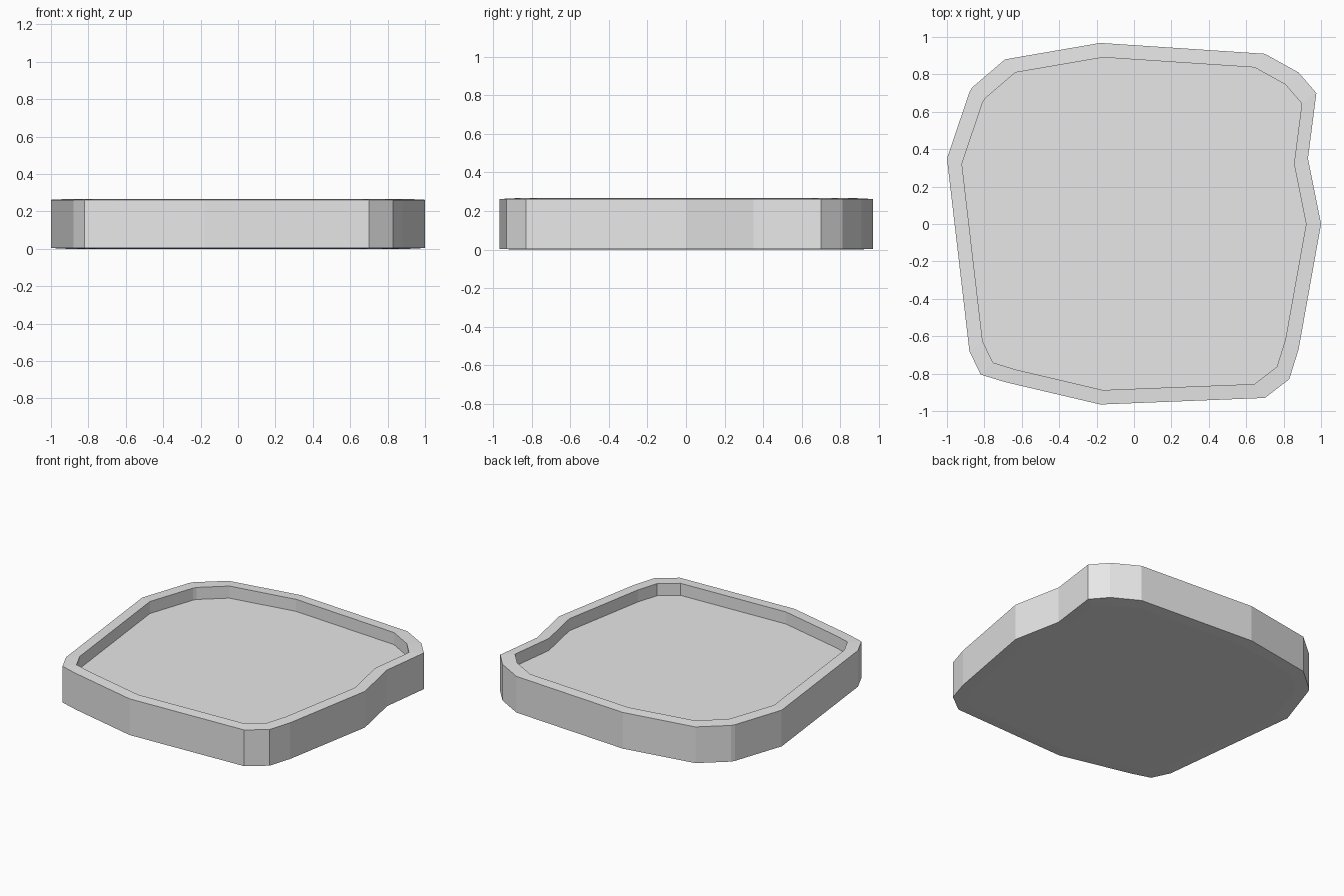
import bpy
import bmesh

cube = bpy.data.objects.get("Cube")
if cube:
    bpy.data.objects.remove(cube, do_unlink=True)

# Single grey material
grey = bpy.data.materials.new("light_grey")
grey.use_nodes = True
colour = (0.8, 0.8, 0.8, 1)
grey.diffuse_color = colour
grey.node_tree.nodes["Principled BSDF"].inputs["Base Color"].default_value = colour

# Irregular rounded outline, counter-clockwise from the back
OUTLINE = [
    (-0.18, 0.968), (-0.69, 0.88), (-0.865, 0.73), (-0.88, 0.705), (-1, 0.35),
    (-0.88, -0.68), (-0.82, -0.805), (-0.69, -0.845), (-0.18, -0.965),
    (0.7, -0.93), (0.83, -0.83), (0.88, -0.67), (1, 0),
    (0.93, 0.35), (0.975, 0.7), (0.88, 0.81), (0.7, 0.91),
]
INNER = 0.92      # rim opening relative to the outline
HEIGHT = 0.266
FLOOR = 0.18
SLOPE = 0.004     # slight fall of the rim towards its outer edge

# Cross-section rings: underside, outer wall, rim, recessed floor
SECTION = [(INNER, 0), (1, SLOPE), (1, HEIGHT - SLOPE), (INNER, HEIGHT), (INNER, FLOOR)]


def loft(name, outline, section, material):
    """Join scaled copies of an outline into a closed flat-shaded solid."""
    bm = bmesh.new()
    rings = [[bm.verts.new((x * s, y * s, z)) for x, y in outline] for s, z in section]
    count = len(outline)
    for low, high in zip(rings, rings[1:]):
        for i in range(count):
            j = (i + 1) % count
            bm.faces.new((low[i], low[j], high[j], high[i]))
    bm.faces.new(reversed(rings[0]))
    bm.faces.new(rings[-1])
    bmesh.ops.recalc_face_normals(bm, faces=bm.faces)
    mesh = bpy.data.meshes.new(name)
    bm.to_mesh(mesh)
    bm.free()
    mesh.materials.append(material)
    obj = bpy.data.objects.new(name, mesh)
    bpy.context.collection.objects.link(obj)
    return obj


# Shallow tray with raised rim
loft("shallow_tray", OUTLINE, SECTION, grey)
